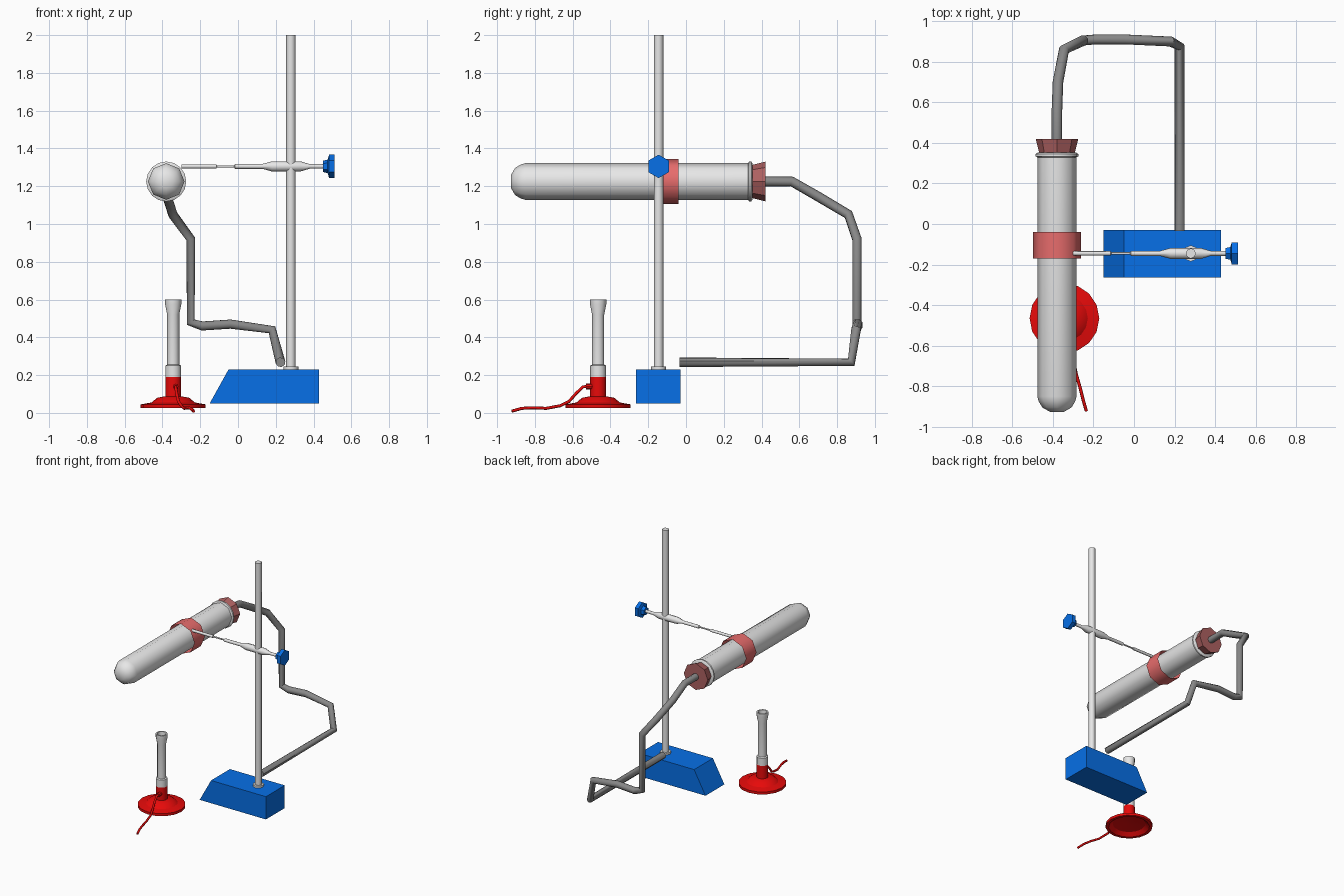
import bpy
import bmesh
import math

cube = bpy.data.objects.get("Cube")
if cube:
    bpy.data.objects.remove(cube, do_unlink=True)


def material(name, rgb):
    m = bpy.data.materials.new(name)
    m.use_nodes = True
    m.diffuse_color = (*rgb, 1)
    m.node_tree.nodes["Principled BSDF"].inputs["Base Color"].default_value = (*rgb, 1)
    return m


GREY = material("light grey", (0.8, 0.8, 0.8))
DARK = material("dark grey", (0.25, 0.25, 0.25))
BLUE = material("blue", (0.002, 0.16, 0.8))
RED = material("red", (0.8, 0.003, 0.003))
PINK = material("rubber pink", (0.8, 0.15, 0.15))
MAROON = material("stopper maroon", (0.42, 0.12, 0.12))


def add_object(name, bm, mat, smooth=None):
    bmesh.ops.remove_doubles(bm, verts=bm.verts, dist=0.0002)
    bmesh.ops.recalc_face_normals(bm, faces=bm.faces)
    mesh = bpy.data.meshes.new(name)
    bm.to_mesh(mesh)
    bm.free()
    mesh.materials.append(mat)
    ob = bpy.data.objects.new(name, mesh)
    bpy.context.collection.objects.link(ob)
    if smooth:
        bpy.ops.object.select_all(action="DESELECT")
        ob.select_set(True)
        bpy.context.view_layer.objects.active = ob
        bpy.ops.object.shade_smooth_by_angle(angle=math.radians(smooth))
    return ob


def lathe(name, profile, mat, centre, axis="Z", sides=8, smooth=None, caps=True):
    """Revolve (radius, distance) pairs about an axis through centre."""
    bm = bmesh.new()
    place = {"X": lambda u, v, t: (t, v, u),
             "Y": lambda u, v, t: (u, t, v),
             "Z": lambda u, v, t: (u, v, t)}[axis]
    rings = []
    for r, t in profile:
        ring = []
        for i in range(sides):
            a = math.tau * i / sides
            p = place(r * math.cos(a), r * math.sin(a), t)
            ring.append(bm.verts.new([p[k] + centre[k] for k in range(3)]))
        rings.append(ring)
    if caps:
        bm.faces.new(rings[0])
        bm.faces.new(rings[-1])
    for low, high in zip(rings, rings[1:]):
        for i in range(sides):
            j = (i + 1) % sides
            bm.faces.new((low[i], low[j], high[j], high[i]))
    return add_object(name, bm, mat, smooth)


def pipe(name, points, radius, mat, resolution=2):
    """Sweep a round section along a polyline and keep it as a mesh."""
    curve = bpy.data.curves.new(name + "_path", "CURVE")
    curve.dimensions = "3D"
    curve.bevel_depth = radius
    curve.bevel_resolution = resolution
    curve.use_fill_caps = True
    spline = curve.splines.new("POLY")
    spline.points.add(len(points) - 1)
    for sp, p in zip(spline.points, points):
        sp.co = (*p, 1)
    temp = bpy.data.objects.new(name + "_path", curve)
    bpy.context.collection.objects.link(temp)
    graph = bpy.context.evaluated_depsgraph_get()
    bm = bmesh.new()
    bm.from_mesh(temp.evaluated_get(graph).to_mesh())
    bpy.data.objects.remove(temp, do_unlink=True)
    return add_object(name, bm, mat, 50)


# Stand: wedge-ended base block, collar and rod
bm = bmesh.new()
outline = [(-0.15, 0.05), (0.43, 0.05), (0.43, 0.23), (-0.05, 0.23)]
front = bm.faces.new([bm.verts.new((x, -0.265, z)) for x, z in outline])
side = bmesh.ops.extrude_face_region(bm, geom=[front])["geom"]
bmesh.ops.translate(bm, vec=(0, 0.235, 0),
                    verts=[v for v in side if isinstance(v, bmesh.types.BMVert)])
add_object("stand_base", bm, BLUE)
lathe("rod_collar", [(0.04, 0.22), (0.04, 0.245)], GREY, (0.28, -0.145, 0), smooth=50)
lathe("stand_rod", [(0.025, 0.22), (0.025, 2.0)], GREY, (0.28, -0.145, 0), smooth=50)

# Clamp: stepped arm and hexagonal knob
arm = [(0.011, -0.30), (0.011, -0.115), (0.006, -0.112), (0.006, -0.02),
       (0.013, -0.015), (0.013, 0.13), (0.027, 0.18), (0.027, 0.33),
       (0.012, 0.38), (0.012, 0.46)]
lathe("clamp_arm", arm, GREY, (0, -0.145, 1.305), "X", smooth=50)
knob = [(0.03, 0.45), (0.036, 0.475), (0.062, 0.482), (0.062, 0.512)]
lathe("clamp_knob", knob, BLUE, (0, -0.145, 1.305), "X", 6)

# Test tube with rounded end, rim, open clamp band and stopper
TUBE = (-0.38, 0, 1.225)
tube = [(0.035, -0.926), (0.072, -0.905), (0.09, -0.875), (0.097, -0.85),
        (0.097, 0.335)]
lathe("test_tube", tube, GREY, TUBE, "Y", smooth=50)
rim = [(0.095, 0.328), (0.106, 0.334), (0.106, 0.345), (0.095, 0.352)]
lathe("tube_rim", rim, GREY, TUBE, "Y", 16, 40)
lathe("clamp_band", [(0.118, -0.17), (0.118, -0.04)], PINK, TUBE, "Y",
      smooth=50, caps=False)
lathe("stopper", [(0.085, 0.34), (0.105, 0.42)], MAROON, TUBE, "Y")

# Bent delivery pipe leading behind and down to the stand
route = [(-0.38, 0.40, 1.225), (-0.38, 0.56, 1.225), (-0.375, 0.70, 1.145),
         (-0.345, 0.86, 1.05), (-0.25, 0.905, 0.92), (-0.25, 0.905, 0.48),
         (-0.19, 0.91, 0.46), (-0.04, 0.91, 0.47), (0.18, 0.90, 0.44),
         (0.225, 0.875, 0.268), (0.225, -0.035, 0.268)]
pipe("delivery_pipe", route, 0.026, DARK)

# Burner: hollow foot, red stem, air collar and flared chimney
BURNER = (-0.343, -0.465, 0)
foot = [(0.02, 0.06), (0.12, 0.05), (0.15, 0.025), (0.172, 0.025),
        (0.172, 0.045), (0.115, 0.055), (0.085, 0.08), (0.042, 0.088),
        (0.042, 0.19)]
lathe("burner_foot", foot, RED, BURNER, sides=16, smooth=30)
chimney = [(0.042, 0.19), (0.042, 0.25), (0.032, 0.255), (0.032, 0.52),
           (0.043, 0.575), (0.043, 0.60), (0.032, 0.60), (0.026, 0.52)]
lathe("burner_chimney", chimney, GREY, BURNER, sides=12, smooth=35)
lathe("gas_inlet", [(0.015, -0.53), (0.015, -0.49)], RED, (-0.33, 0, 0.14), "Y")
hose = [(-0.33, -0.50, 0.142), (-0.33, -0.545, 0.138), (-0.325, -0.58, 0.105),
        (-0.315, -0.62, 0.06), (-0.30, -0.665, 0.038), (-0.285, -0.74, 0.024),
        (-0.265, -0.81, 0.027), (-0.25, -0.87, 0.024), (-0.235, -0.922, 0.009)]
pipe("gas_hose", hose, 0.008, RED)
